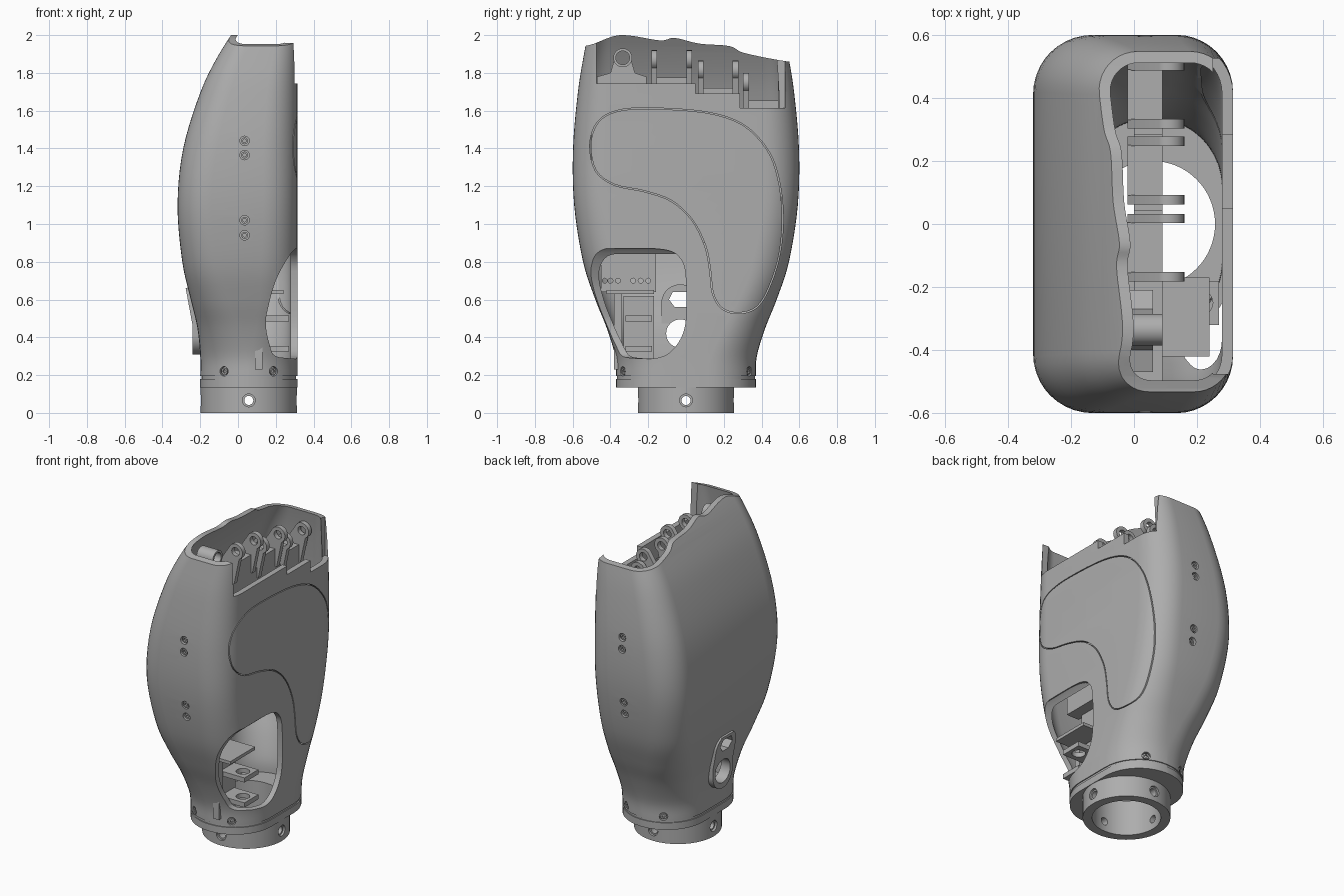
import bpy, bmesh, math
from mathutils import Vector

if "Cube" in bpy.data.objects:
    bpy.data.objects.remove(bpy.data.objects["Cube"])

grey = bpy.data.materials.new("plain grey")
grey.use_nodes = True
COL = (0.42, 0.42, 0.42, 1)
grey.diffuse_color = COL
grey.node_tree.nodes["Principled BSDF"].inputs["Base Color"].default_value = COL
CX = 0.057  # wrist axis


def finish(name, bm):
    bmesh.ops.recalc_face_normals(bm, faces=bm.faces)
    mesh = bpy.data.meshes.new(name)
    bm.to_mesh(mesh)
    bm.free()
    mesh.materials.append(grey)
    ob = bpy.data.objects.new(name, mesh)
    bpy.context.collection.objects.link(ob)
    return ob


def loft(name, rings):
    """Skin closed rings of points and cap both ends."""
    bm = bmesh.new()
    rows = [[bm.verts.new(p) for p in ring] for ring in rings]
    n = len(rows[0])
    for a, b in zip(rows, rows[1:]):
        for i in range(n):
            j = (i + 1) % n
            bm.faces.new((a[i], a[j], b[j], b[i]))
    bm.faces.new(rows[0])
    bm.faces.new(rows[-1])
    return finish(name, bm)


def prism(name, pts, axis, a, b):
    """Extrude a flat outline along one axis from a to b."""
    place = {"x": lambda p, t: (t, p[0], p[1]),
             "y": lambda p, t: (p[0], t, p[1]),
             "z": lambda p, t: (p[0], p[1], t)}[axis]
    return loft(name, [[place(p, t) for p in pts] for t in (a, b)])


def box(name, x, y, z):
    return prism(name, [(x[0], y[0]), (x[1], y[0]), (x[1], y[1]), (x[0], y[1])], "z", *z)


def rod(name, p, q, r, n=40):
    p, q = Vector(p), Vector(q)
    bm = bmesh.new()
    bmesh.ops.create_cone(bm, cap_ends=True, segments=n, radius1=r, radius2=r, depth=(q - p).length)
    rot = Vector((0, 0, 1)).rotation_difference(q - p).to_matrix()
    bmesh.ops.rotate(bm, verts=bm.verts, matrix=rot)
    bmesh.ops.translate(bm, verts=bm.verts, vec=(p + q) / 2)
    return finish(name, bm)


def combine(target, tool, op="DIFFERENCE"):
    tool.hide_render = True
    mod = target.modifiers.new("cut", "BOOLEAN")
    mod.operation, mod.solver, mod.object = op, "EXACT", tool
    bpy.context.view_layer.objects.active = target
    bpy.ops.object.modifier_apply(modifier=mod.name)
    bpy.data.objects.remove(tool)
    return target


def spline(keys, steps, closed=False):
    """Catmull-Rom curve through tuples of any length."""
    n, out = len(keys), []
    pick = (lambda i: keys[i % n]) if closed else (lambda i: keys[min(max(i, 0), n - 1)])
    for i in range(n if closed else n - 1):
        for s in range(steps):
            t = s / steps
            out.append(tuple(
                b + 0.5 * t * (c - a + t * (2 * a - 5 * b + 4 * c - d + t * (3 * (b - c) + d - a)))
                for a, b, c, d in zip(pick(i - 1), pick(i), pick(i + 1), pick(i + 2))))
    return out if closed else out + [keys[-1]]


def arc(cx, cy, r, a0, a1, n=10):
    return [(cx + r * math.cos(math.radians(a0 + (a1 - a0) * i / n)),
             cy + r * math.sin(math.radians(a0 + (a1 - a0) * i / n))) for i in range(n + 1)]


def rounded(x0, x1, y0, y1, r):
    r = min(r, (x1 - x0) / 2 - 0.002, (y1 - y0) / 2 - 0.002)
    return (arc(x1 - r, y1 - r, r, 0, 90) + arc(x0 + r, y1 - r, r, 90, 180)
            + arc(x0 + r, y0 + r, r, 180, 270) + arc(x1 - r, y0 + r, r, 270, 360))


# Palm shell: height, back x, half width, corner radius
keys = [(.195, -.2, .37, .255), (.3, -.2, .375, .245), (.45, -.215, .42, .22), (.6, -.25, .48, .2),
        (.8, -.295, .545, .19), (1.1, -.32, .592, .18), (1.4, -.29, .598, .18),
        (1.7, -.198, .572, .16), (1.9, -.1, .54, .13), (2.06, .005, .51, .11)]
rows = spline(keys, 5)
WALL = 0.035


def section(row, inset):
    z, x0, hy, r = row
    return [(x, y, z) for x, y in rounded(x0 + inset, .314 - inset, inset - hy, hy - inset, r - inset)]


inner = [section(r, WALL) for r in reversed(rows) if r[0] > .225]
shell = loft("palm_shell", [section(r, 0) for r in rows] + inner)
combine(shell, rod("floor_hole", (CX, 0, .1), (CX, 0, .35), .2, 64))

# Wavy top rim and the stepped notch for the fingers
rim = spline([(-.7, 1.93), (-.52, 1.945), (-.35, 2), (-.14, 1.972), (-.06, 1.985), (.07, 1.955),
              (.23, 1.942), (.31, 1.905), (.54, 1.86), (.7, 1.85)], 5)
combine(shell, prism("rim_cutter", rim + [(.7, 2.4), (-.7, 2.4)], "x", -1, 1))
notch = [(-.475, 2.3), (-.475, 1.745), (.05, 1.745), (.05, 1.69), (.285, 1.69),
         (.285, 1.615), (.525, 1.615), (.525, 2.3)]
combine(shell, prism("notch_cutter", notch, "x", .25, 1))

# Thumb opening, wrapped round the corner
side = spline([(-.6, .87), (-.4, .87), (-.12, .865), (-.025, .81), (0, .7), (0, .5), (-.03, .39),
               (-.1, .31), (-.2, .285), (-.33, .293), (-.6, .29)], 5)
front = spline([(.33, .89), (.27, .83), (.2, .7), (.16, .56), (.147, .47), (.165, .37), (.2, .3),
                (.33, .285)], 5)
opening = prism("thumb_cutter", side, "x", 0, .6)
combine(opening, prism("thumb_cutter_side", front + [(.7, .28), (.7, .89)], "y", -.8, .3), "INTERSECT")
combine(shell, opening)

# Seam round the palm panel
seam = spline([(-.51, 1.42), (-.47, 1.54), (-.37, 1.6), (-.2, 1.615), (.1, 1.595), (.3, 1.53),
               (.43, 1.4), (.49, 1.25), (.515, 1.05), (.5, .85), (.45, .68), (.38, .56), (.28, .525),
               (.19, .55), (.14, .63), (.125, .75), (.1, .88), (.03, 1.02), (-.08, 1.12),
               (-.22, 1.17), (-.38, 1.205), (-.48, 1.28)], 4, True)
inside = []
for i, p in enumerate(seam):
    q, s = seam[i - 1], seam[(i + 1) % len(seam)]
    d = Vector((s[1] - q[1], q[0] - s[0])).normalized() * .006
    inside.append((p[0] + d.x, p[1] + d.y))
groove = prism("seam_cutter", seam, "x", .18, .6)
combine(groove, prism("seam_core", inside, "x", .1, .7))
combine(shell, groove)

# Boss with two windows on the back of the wrist
boss = prism("back_boss", [(-.24, .31), (-.24, .46), (-.277, .66), (-.19, .68), (-.18, .31)], "y", -.2, .2)
combine(boss, prism("boss_outline", rounded(-.13, .07, .31, .68, .098), "x", -.5, 0), "INTERSECT")
for part in (shell, boss):
    combine(part, rod("round_window", (-.6, -.03, .42), (-.1, -.03, .42), .075))
    combine(part, prism("upper_window", [(-.09, .6), (-.07, .64), (.01, .64), (.03, .6), (0, .56), (-.06, .56)],
                        "x", -.6, -.1))

# Recessed screws in both edges and round the wrist
spots = []
for sy in (-1, 1):
    for z in (.94, 1.02, 1.365, 1.44):
        hy = min(rows, key=lambda r: abs(r[0] - z))[2]
        spots.append((Vector((.035, sy * hy, z)), Vector((0, sy, 0))))
    for sx in (-1, 1):
        spots.append((Vector((CX + sx * .133, sy * .337, .22)), Vector((sx * .52, sy * .85, 0))))
for p, d in spots:
    combine(shell, rod("screw_hole", p - d * .022, p + d * .1, .025, 24))
    screw = rod("screw", p - d * .03, p - d * .006, .018, 24)
    combine(screw, rod("screw_socket", p - d * .018, p + d * .1, .01, 6))

# Wrist flange and connector ring
for name, z0, z1, inset in (("wrist_flange", .135, .18, 0), ("flange_groove", .18, .196, .006)):
    plate = prism(name, rounded(-.2 + inset, .314 - inset, inset - .37, .37 - inset, .255), "z", z0, z1)
    combine(plate, rod("flange_hole", (CX, 0, 0), (CX, 0, .4), .2, 64))
ring = rod("connector_ring", (CX, 0, 0), (CX, 0, .136), .255, 64)
combine(ring, rod("ring_bore", (CX, 0, -.1), (CX, 0, .3), .2, 64))
for k in range(4):
    d = Vector((math.cos(k * math.pi / 2), math.sin(k * math.pi / 2), 0))
    c = Vector((CX, 0, .066))
    combine(ring, rod("ring_hole", c + d * .1, c + d * .4, .024, 24))
    combine(ring, rod("ring_counterbore", c + d * .24, c + d * .4, .034, 24))

# Inner frame carrying the fingers
prism("finger_frame", [(-.5, .9), (-.5, 1.73), (.045, 1.73), (.045, 1.67), (.285, 1.67), (.285, 1.6),
                       (.52, 1.6), (.5, .9)], "x", 0, .09)
for yc, zt in ((-.075, 1.92), (.17, 1.865), (.41, 1.8)):
    box("knuckle_base", (-.02, .09), (yc - .08, yc + .08), (zt - .27, zt - .145))
    outline = arc(.11, zt - .05, .05, -60, 130) + [(-.02, zt - .16), (-.02, zt - .26), (.1, zt - .26)]
    for s in (-1, 1):
        y = yc + s * .0925
        lug = prism("knuckle_lug", outline, "y", y - .015, y + .015)
        combine(lug, rod("pin_hole", (.11, y - .1, zt - .05), (.11, y + .1, zt - .05), .027, 24))

# Index finger mount with its tube
mount = prism("index_mount", [(-.47, 1.7), (-.47, 1.78), (-.4, 1.8), (-.38, 1.87), (-.29, 1.87),
                              (-.27, 1.8), (-.21, 1.78), (-.21, 1.7)], "x", -.02, .06)
tube = rod("index_tube", (-.025, -.335, 1.88), (.09, -.335, 1.88), .05)
for part in (mount, tube):
    combine(part, rod("tube_bore", (-.2, -.335, 1.88), (.3, -.335, 1.88), .036))

# Thumb carrier inside the opening
panel = box("thumb_panel", (-.02, .02), (-.45, -.16), (.64, .92))
for y in (-.43, -.4, -.36, -.28, -.24, -.2):
    combine(panel, rod("panel_hole", (-.1, y, .7), (.1, y, .7), .013, 16))
box("thumb_shelf", (-.02, .24), (-.42, -.17), (.63, .65))
box("thumb_back_plate", (.06, .1), (-.33, -.17), (.23, .62))
for z in (.34, .5):
    shelf = box("thumb_arm", (.09, .27), (-.32, -.18), (z - .015, z + .015))
    combine(shelf, rod("arm_hole", (.21, -.25, z - .1), (.21, -.25, z + .1), .04, 24))
box("thumb_strut", (.09, .13), (-.38, -.34), (.23, .63))

# Smooth curved faces, keep the edges crisp
bpy.ops.object.select_all(action="DESELECT")
for ob in bpy.context.scene.objects:
    if ob.type == "MESH" and grey.name in ob.data.materials:
        ob.select_set(True)
        bpy.context.view_layer.objects.active = ob
bpy.ops.object.shade_smooth_by_angle(angle=math.radians(30))
